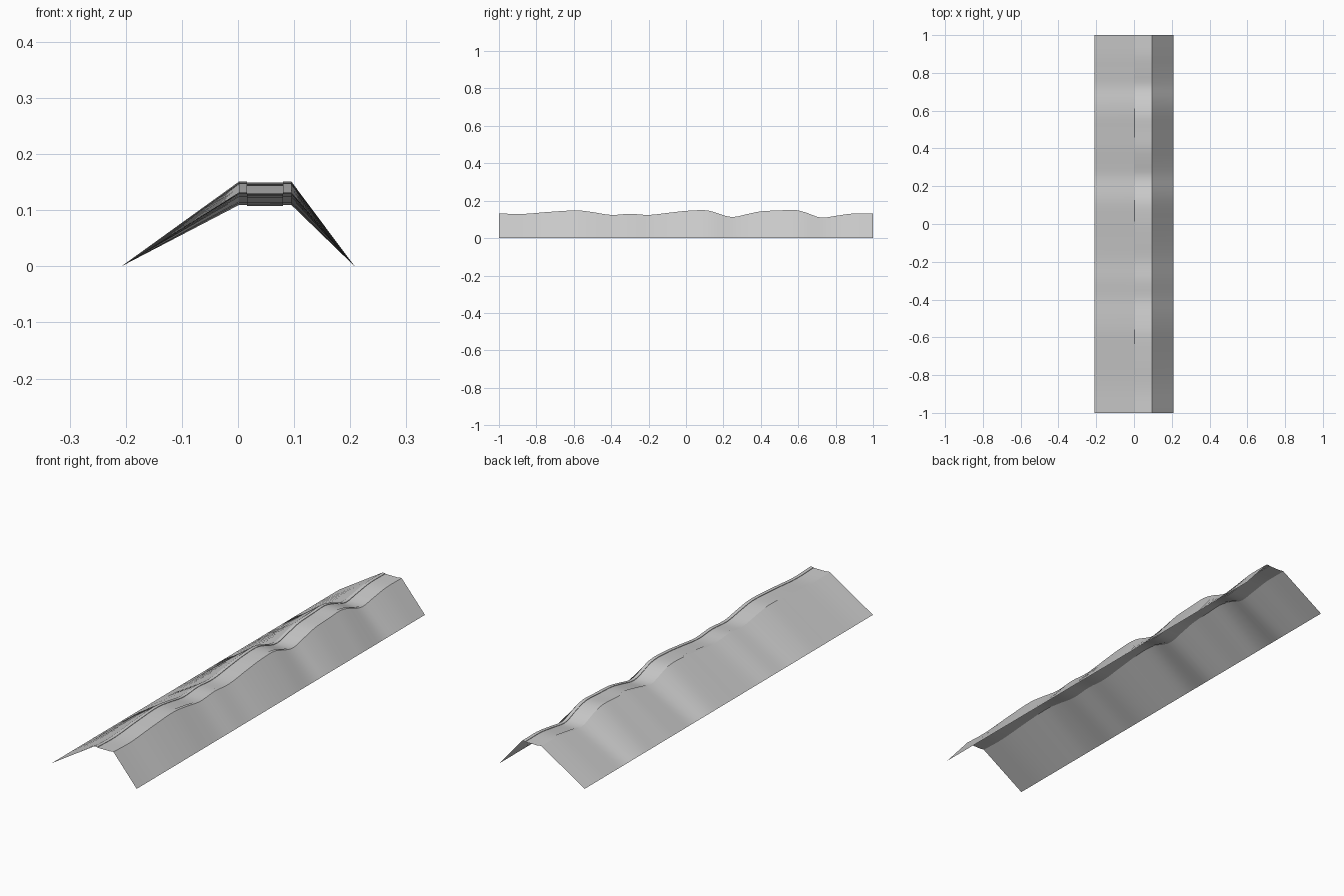
import bpy, bmesh

if "Cube" in bpy.data.objects:
    bpy.data.objects.remove(bpy.data.objects["Cube"])

# Crest height along the length (y, z)
CREST = [(-1.0, .131), (-.88, .128), (-.72, .14), (-.58, .147), (-.5, .138),
         (-.4, .123), (-.3, .129), (-.2, .123), (-.08, .136), (.02, .146),
         (.12, .146), (.24, .112), (.33, .128), (.4, .142), (.5, .147), (.58, .15),
         (.64, .136), (.72, .109), (.8, .118), (.89, .13), (1.0, .13)]
HALF_WIDTH = 0.208
STEPS = 80


def crest_height(y):
    """Smooth curve through the crest points."""
    i = max(k for k in range(len(CREST) - 1) if CREST[k][0] <= y + 1e-9)
    (y0, a), (y1, b) = CREST[i], CREST[i + 1]

    def slope(k):
        lo, hi = CREST[max(k - 1, 0)], CREST[min(k + 1, len(CREST) - 1)]
        return (hi[1] - lo[1]) / (hi[0] - lo[0])
    d = y1 - y0
    t = (y - y0) / d
    return ((2*t**3 - 3*t**2 + 1) * a + (t**3 - 2*t**2 + t) * d * slope(i)
            + (3*t**2 - 2*t**3) * b + (t**3 - t**2) * d * slope(i + 1))


def ribbon(name, profile):
    """Sweep an open profile along y; profile gives (x, z) points for a crest height."""
    bm = bmesh.new()
    rows = []
    for s in range(STEPS + 1):
        y = -1 + 2 * s / STEPS
        rows.append([bm.verts.new((x, y, z)) for x, z in profile(crest_height(y))])
    for r0, r1 in zip(rows, rows[1:]):
        for j in range(len(r0) - 1):
            bm.faces.new((r0[j], r0[j + 1], r1[j + 1], r1[j])).smooth = True
    # Keep the lengthwise creases sharp
    for row0, row1 in zip(rows, rows[1:]):
        for a, b in zip(row0, row1):
            bm.edges.get((a, b)).smooth = False
    mesh = bpy.data.meshes.new(name)
    bm.to_mesh(mesh)
    bm.free()
    obj = bpy.data.objects.new(name, mesh)
    bpy.context.collection.objects.link(obj)
    return obj


# Open embankment: long left slope, road with two low kerbs, steep right slope
ribbon("embankment", lambda h: [
    (-HALF_WIDTH, 0), (0.002, h + .001), (.016, h + .001), (.016, h - .001),
    (.08, h - .001), (.08, h + .001), (.095, h + .001), (HALF_WIDTH, 0)])
